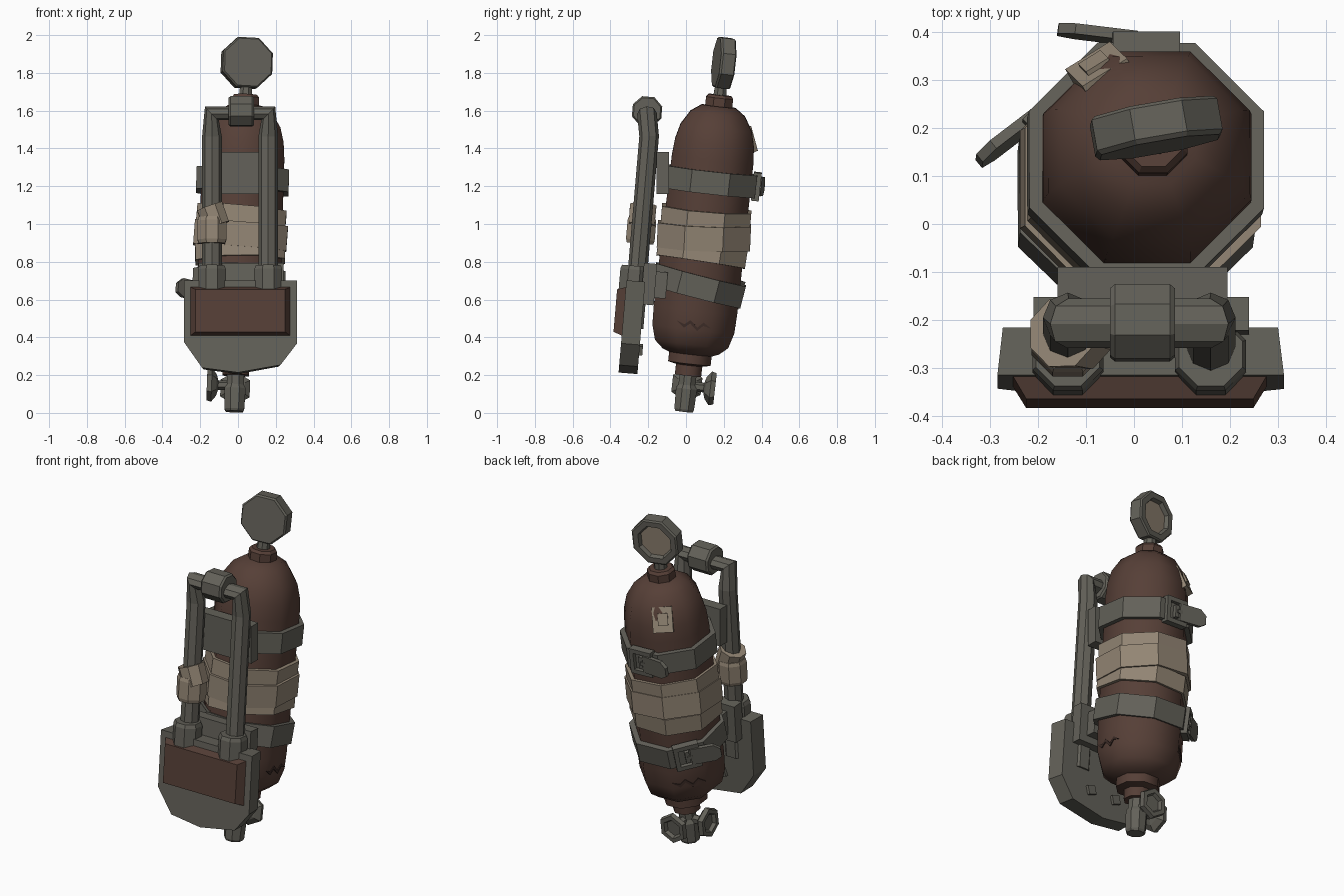
import bpy, bmesh
from math import pi, cos, sin, radians
from mathutils import Matrix, Vector

if "Cube" in bpy.data.objects:
    bpy.data.objects.remove(bpy.data.objects["Cube"])


def material(name, rgb):
    m = bpy.data.materials.new(name)
    m.use_nodes = True
    m.diffuse_color = (*rgb, 1)
    m.node_tree.nodes["Principled BSDF"].inputs["Base Color"].default_value = (*rgb, 1)
    return m


GREY = material("worn grey metal", (0.125, 0.12, 0.1))
BROWN = material("rust brown", (0.093, 0.05, 0.038))
TAN = material("tan cloth", (0.29, 0.235, 0.175))
DARK = material("dark crack", (0.045, 0.025, 0.02))


def move(x, y, z):
    return Matrix.Translation((x, y, z))


def turn(angle, axis):
    return Matrix.Rotation(angle, 4, axis)


# Leaning axes: the tank (origin at the ground) and the carrying frame
lean = Vector((0, 0, 1)).rotation_difference(Vector((0.036, 0.114, 1)))
TANK = move(-0.02, -0.012, 0) @ lean.to_matrix().to_4x4()
FRAME = move(0, -0.32, 0) @ turn(-0.085, 'X')


def finish(name, bm, mat, M, smooth=None):
    bmesh.ops.recalc_face_normals(bm, faces=bm.faces)
    bm.transform(M)
    me = bpy.data.meshes.new(name)
    bm.to_mesh(me)
    bm.free()
    me.materials.append(mat)
    ob = bpy.data.objects.new(name, me)
    bpy.context.scene.collection.objects.link(ob)
    if smooth:
        bpy.ops.object.select_all(action='DESELECT')
        bpy.context.view_layer.objects.active = ob
        ob.select_set(True)
        bpy.ops.object.shade_smooth_by_angle(angle=radians(smooth))
    return ob


def lathe(name, prof, mat, M, n=8, ring=False, smooth=None):
    """Spin (radius to flat, height) points; a ring closes on itself, else ends are capped."""
    bm = bmesh.new()
    k = 1 / cos(pi / n)
    rows = [[bm.verts.new((r * k * cos(2 * pi * (i + .5) / n), r * k * sin(2 * pi * (i + .5) / n), z))
             for i in range(n)] for r, z in prof]
    pairs = list(zip(rows, rows[1:]))
    if ring:
        pairs.append((rows[-1], rows[0]))
    else:
        bm.faces.new(rows[0])
        bm.faces.new(rows[-1])
    for a, b in pairs:
        for i in range(n):
            j = (i + 1) % n
            bm.faces.new((a[i], a[j], b[j], b[i]))
    return finish(name, bm, mat, M, smooth)


def boxes(name, spans, mat, M):
    """Each span is (low corner, high corner)."""
    bm = bmesh.new()
    for lo, hi in spans:
        lo, hi = Vector(lo), Vector(hi)
        size = Matrix.Diagonal((*(hi - lo), 1))
        bmesh.ops.create_cube(bm, size=1, matrix=Matrix.Translation((lo + hi) / 2) @ size)
    return finish(name, bm, mat, M)


def prism(name, back, front, y0, y1, mat, M):
    """Join two outlines in x and z, the back one at y0 and the front one at y1."""
    bm = bmesh.new()
    a = [bm.verts.new((x, y0, z)) for x, z in back]
    b = [bm.verts.new((x, y1, z)) for x, z in front]
    bm.faces.new(a)
    bm.faces.new(b)
    for i in range(len(a)):
        j = (i + 1) % len(a)
        bm.faces.new((a[i], a[j], b[j], b[i]))
    return finish(name, bm, mat, M)


def band(name, r, z, height, mat, tilt_x=0.0, tilt_y=0.0, inner=0.2):
    M = TANK @ move(0, 0, z) @ turn(tilt_x, 'X') @ turn(tilt_y, 'Y')
    h = height / 2
    lathe(name, [(inner, -h), (r, -h), (r, h), (inner, h)], mat, M, ring=True)
    return M


# Tank
lathe("tank_body", [(.07, .2), (.07, .255), (.113, .265), (.113, .315), (.15, .33), (.195, .37),
                    (.218, .45), (.222, .55), (.217, 1.35), (.21, 1.44), (.19, 1.52), (.145, 1.595),
                    (.09, 1.635)], BROWN, TANK, smooth=50)
lathe("tank_cap", [(.072, 1.61), (.072, 1.68), (.06, 1.695)], BROWN, TANK)

# Cracks in the lower shell: thin zigzag plates
zig = [(-.09, 0), (-.05, .025), (-.02, -.005), (.02, .03), (.05, .005), (.09, .02)]
low = [(x, z - (.018 if abs(x) < .08 else .002)) for x, z in reversed(zig)]
for i, ang in enumerate((-90, 45)):
    prism(f"crack_{i + 1}", zig + low, zig + low, .218, .224, DARK,
          TANK @ turn(radians(ang), 'Z') @ move(0, 0, .47))

# Cloth wrapped round the tank
band("wrap_top", .237, 1.04, .1, TAN, .03, .05)
band("wrap_middle", .247, .945, .13, TAN, .07, .04)
band("wrap_bottom", .237, .855, .1, TAN, -.04, -.05)

# Cloth patch on the shoulder
patch = TANK @ turn(radians(32), 'Z') @ move(0, .2, 1.48) @ turn(radians(25), 'X')
boxes("shoulder_patch", [((-.055, -.03, -.07), (.055, .012, .07)),
                         ((-.03, .01, -.03), (.025, .022, .035))], TAN, patch)

# Straps with buckles and loose tongues
for label, z, tilt, ang in (("upper", 1.235, 0, 0), ("lower", .68, -.14, 45)):
    S = band(label + "_strap", .245, z, .12, GREY, tilt)
    B = S @ turn(radians(ang), 'Z') @ move(0, .245, 0)
    w, d = .07, .022
    boxes(label + "_buckle", [((-w, -.02, .05), (w, d, .075)), ((-w, -.02, -.075), (w, d, -.05)),
                              ((-w, -.02, -.05), (-w + .025, d, .05)),
                              ((w - .025, -.02, -.05), (w, d, .05)),
                              ((-.012, -.02, -.035), (.012, d, .035)),
                              ((-w, 0, -.01), (0, d + .006, .01))], GREY, B)
    flap = [(-.02, -.05), (-.02, .05), (-.15, .05), (-.185, .02), (-.185, -.03), (-.15, -.05)]
    prism(label + "_tongue", flap, flap, .002, .024, GREY, B @ turn(-.12, 'Z'))

# Pressure gauge
lathe("gauge_stem", [(.036, 1.67), (.03, 1.76)], GREY, TANK)
G = TANK @ move(0, 0, 1.866) @ turn(radians(10), 'Z') @ turn(-pi / 2, 'X')
lathe("gauge_case", [(.125, -.04), (.133, -.03), (.133, .035), (.125, .042), (.095, .042),
                     (.085, .015)], GREY, G)
lathe("gauge_dial", [(.086, .012), (.086, .02)], TAN, G)
prism("gauge_needle", [(-.02, -.02), (.02, -.02), (0, .065)], [(-.02, -.02), (.02, -.02), (0, .065)],
      .02, .028, GREY, G @ turn(pi / 2, 'X') @ turn(pi, 'Z'))

# Bottom valve with two hand wheels
lathe("valve_body", [(.046, .007), (.052, .02), (.056, .13), (.045, .15), (.045, .22)], GREY, TANK)
wheel = [(.022, .03), (.022, .09), (.05, .1), (.078, .125), (.072, .15), (.05, .15), (.042, .13)]
for name, ang in (("back_wheel", 0), ("side_wheel", 90)):
    W = TANK @ move(0, 0, .145) @ turn(radians(ang), 'Z') @ turn(-pi / 2, 'X')
    lathe(name, wheel, GREY, W, n=6)

# Handle tube: one mitred bar bent forward at the top
XL, XR = -.138, .16
curve = bpy.data.curves.new("handle_path", 'CURVE')
curve.dimensions = '3D'
curve.bevel_depth = .052
curve.bevel_resolution = 2
curve.use_fill_caps = True
path = [(XL, 0, .6), (XL, 0, 1.47), (XL, -.022, 1.59), (XR, -.022, 1.59), (XR, 0, 1.47), (XR, 0, .6)]
spline = curve.splines.new('POLY')
spline.points.add(len(path) - 1)
for p, co in zip(spline.points, path):
    p.co = (*co, 1)
helper = bpy.data.objects.new("handle_path", curve)
bpy.context.scene.collection.objects.link(helper)
tube = bmesh.new()
tmp = bpy.data.meshes.new_from_object(helper.evaluated_get(bpy.context.evaluated_depsgraph_get()))
tube.from_mesh(tmp)
bmesh.ops.remove_doubles(tube, verts=tube.verts, dist=.0001)
for f in tube.faces:
    f.smooth = False
    f.material_index = 0
bpy.data.objects.remove(helper)
bpy.data.meshes.remove(tmp)
finish("handle_tube", tube, GREY, FRAME)
GRIP = FRAME @ move(-.05, -.022, 1.6) @ turn(pi / 2, 'Y')
lathe("handle_grip", [(.07, 0), (.078, .01), (.078, .125), (.07, .135)], GREY, GRIP)

# Sockets holding the tube ends
for side, x in (("right", XL), ("left", XR)):
    lathe(side + "_socket", [(.074, .45), (.074, .76), (.066, .78)], GREY, FRAME @ move(x, -.018, 0))

# Cloth tied round one side of the handle
C = FRAME @ move(XL, 0, 0)
lathe("handle_wrap_lower", [(.07, .9), (.076, .92), (.076, 1.02), (.07, 1.04)], TAN, C)
lathe("handle_wrap_upper", [(.068, -.06), (.07, .05)], TAN, C @ move(.005, 0, 1.05) @ turn(-.35, 'Y'))

# Brackets between the handle and the tank
boxes("upper_bracket", [((-.16, -.155, 1.16), (.195, -.09, 1.38))], GREY, Matrix())
boxes("lower_bracket", [((-.21, .03, .58), (.24, .1, .8)),
                        ((-.16, .08, .62), (.19, .16, .76))], GREY, FRAME)

# Foot plate with raised panel and bolts
plate = [(-.285, .7), (-.285, .37), (-.19, .235), (0, .21), (.225, .25), (.313, .365), (.313, .7)]
prism("foot_plate", [(x * .96, z) for x, z in plate], plate, .045, -.055, GREY, FRAME)


def rect(w, h):
    return [(.012 + sx * w, .535 + sz * h) for sx, sz in ((-1, -1), (1, -1), (1, 1), (-1, 1))]


prism("foot_panel", rect(.267, .13), rect(.237, .113), -.05, -.1, BROWN, FRAME)
for i, x in enumerate((-.07, .1)):
    boxes(f"plate_bolt_{i + 1}", [((-.025, .04, -.025), (.025, .062, .025))], GREY,
          FRAME @ move(x, 0, .34) @ turn(.3, 'Y'))
